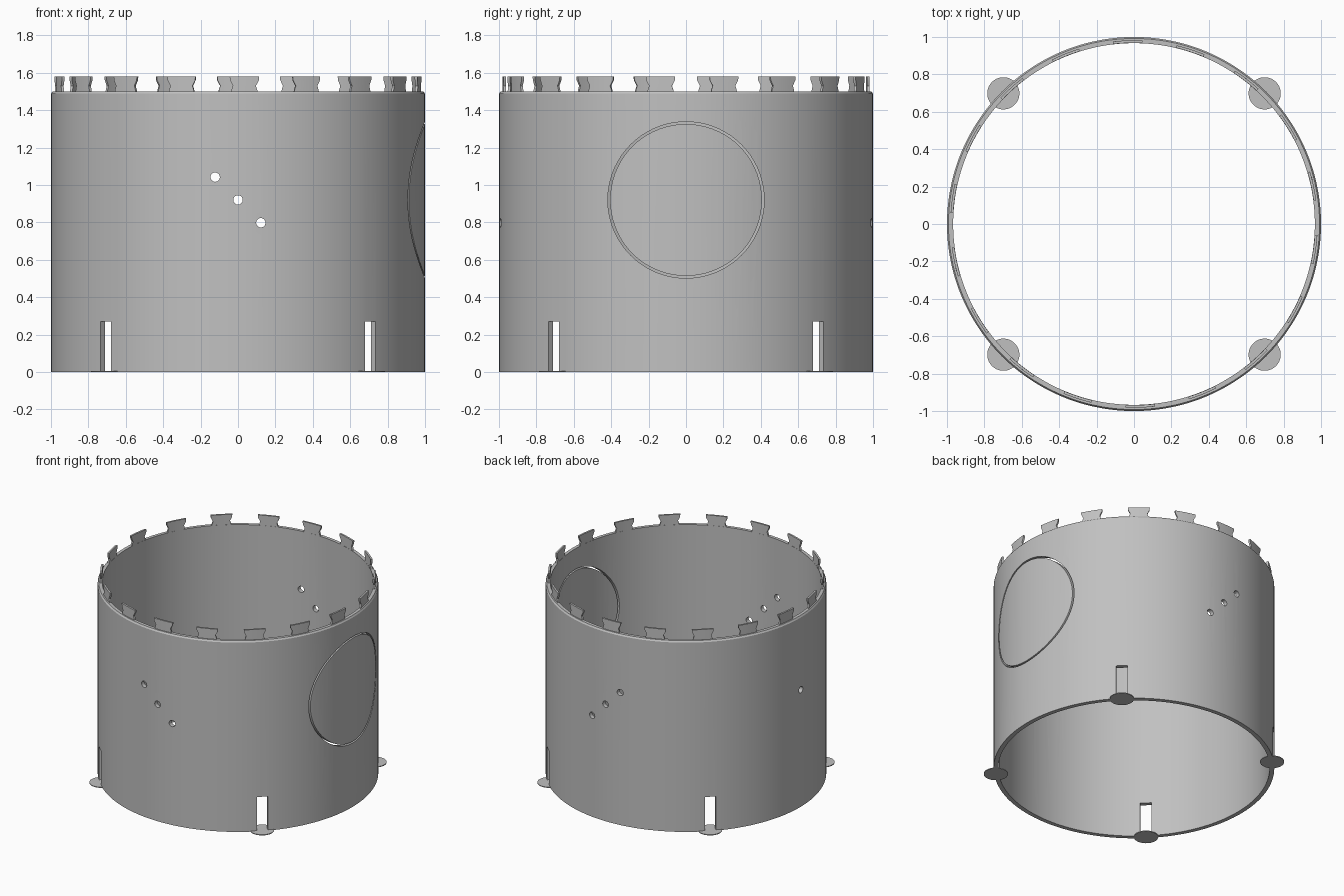
import bpy, bmesh, math
from mathutils import Matrix, Vector

if "Cube" in bpy.data.objects:
    bpy.data.objects.remove(bpy.data.objects["Cube"])

grey = bpy.data.materials.new("plain_grey")
grey.use_nodes = True
colour = (0.53, 0.53, 0.53, 1)
grey.diffuse_color = colour
bsdf = next(n for n in grey.node_tree.nodes if n.type == "BSDF_PRINCIPLED")
bsdf.inputs["Base Color"].default_value = colour

INNER, OUTER, WALL_TOP, TAB_TOP = 0.967, 1.0, 1.5, 1.58
MIDDLE = 0.92


def make_object(name, bm):
    bmesh.ops.recalc_face_normals(bm, faces=bm.faces)
    mesh = bpy.data.meshes.new(name)
    bm.to_mesh(mesh)
    bm.free()
    mesh.materials.append(grey)
    obj = bpy.data.objects.new(name, mesh)
    bpy.context.collection.objects.link(obj)
    return obj


def smooth(obj):
    bpy.ops.object.select_all(action="DESELECT")
    obj.select_set(True)
    bpy.context.view_layer.objects.active = obj
    bpy.ops.object.shade_smooth_by_angle(angle=math.radians(30))


def lathe(bm, profile, steps, matrix=Matrix()):
    """Revolve a closed (radius, height) profile about the z axis."""
    rings = []
    for i in range(steps):
        turn = matrix @ Matrix.Rotation(math.tau * i / steps, 4, "Z")
        rings.append([bm.verts.new(turn @ Vector((r, 0, z))) for r, z in profile])
    n = len(profile)
    for i in range(steps):
        a, b = rings[i], rings[(i + 1) % steps]
        for j in range(n):
            k = (j + 1) % n
            bm.faces.new((a[j], b[j], b[k], a[k]))


def rod(bm, radius, depth, matrix, steps=24):
    bmesh.ops.create_cone(bm, cap_ends=True, segments=steps, radius1=radius,
                          radius2=radius, depth=depth, matrix=matrix)


# Main shell, with a small chamfer on the upper outer edge
bm = bmesh.new()
lathe(bm, [(INNER, 0), (OUTER, 0), (OUTER, WALL_TOP - 0.012),
           (OUTER - 0.008, WALL_TOP), (INNER, WALL_TOP)], 144)
shell = make_object("shell", bm)

# Cutter: corner slots, cable holes and the ring gap round the knock-out panel
bm = bmesh.new()
for k in range(4):
    turn = Matrix.Rotation(math.radians(45 + 90 * k), 4, "Z")
    place = turn @ Matrix.Translation((1, 0, 0.085)) @ Matrix.Diagonal((0.3, 0.08, 0.37, 1))
    bmesh.ops.create_cube(bm, size=1, matrix=place)
along_y = Matrix.Rotation(math.pi / 2, 4, "X")
along_x = Matrix.Rotation(math.pi / 2, 4, "Y")
for step in (-1, 0, 1):
    rod(bm, 0.025, 2.4, Matrix.Translation((0.122 * step, 0, MIDDLE - 0.122 * step)) @ along_y)
rod(bm, 0.025, 0.4, Matrix.Translation((-1, 0, MIDDLE)) @ along_x)
lathe(bm, [(0.406, -0.2), (0.418, -0.2), (0.418, 0.2), (0.406, 0.2)], 72,
      Matrix.Translation((0.95, 0, MIDDLE)) @ along_x)
cutter = make_object("cutter", bm)
cutter.hide_render = True

cut = shell.modifiers.new("openings", "BOOLEAN")
cut.operation = "DIFFERENCE"
cut.solver = "EXACT"
cut.object = cutter
bpy.context.view_layer.objects.active = shell
bpy.ops.object.modifier_apply(modifier=cut.name)
bpy.data.objects.remove(cutter)
smooth(shell)

# Crown of waisted tabs around the rim: (half angle in degrees, height)
outline = [(4.2, WALL_TOP - 0.01), (4.0, WALL_TOP + 0.01), (3.6, WALL_TOP + 0.03),
           (4.5, WALL_TOP + 0.06), (4.6, TAB_TOP)]
COLUMNS = 6
bm = bmesh.new()
for k in range(18):
    centre = 12 + 20 * k
    sides = []
    for radius in (INNER + 0.001, INNER + 0.015):
        grid = []
        for half, z in outline:
            row = []
            for c in range(COLUMNS + 1):
                a = math.radians(centre + half * (2 * c / COLUMNS - 1))
                row.append(bm.verts.new((radius * math.cos(a), radius * math.sin(a), z)))
            grid.append(row)
        for lo, hi in zip(grid, grid[1:]):
            for c in range(COLUMNS):
                bm.faces.new((lo[c], lo[c + 1], hi[c + 1], hi[c]))
        sides.append(grid[0] + [r[-1] for r in grid[1:-1]] + grid[-1][::-1]
                     + [r[0] for r in grid[-2:0:-1]])
    inside, outside = sides
    for i in range(len(inside)):
        j = (i + 1) % len(inside)
        bm.faces.new((inside[i], inside[j], outside[j], outside[i]))
smooth(make_object("rim_tabs", bm))

# Thin round foot pads under the slots
names = ("back_left", "back_right", "front_right", "front_left")
for k, name in enumerate(names):
    bm = bmesh.new()
    turn = Matrix.Rotation(math.radians(45 + 90 * k), 4, "Z")
    rod(bm, 0.086, 0.006, turn @ Matrix.Translation((0.988, 0, 0.003)), 48)
    smooth(make_object(name + "_foot_pad", bm))
